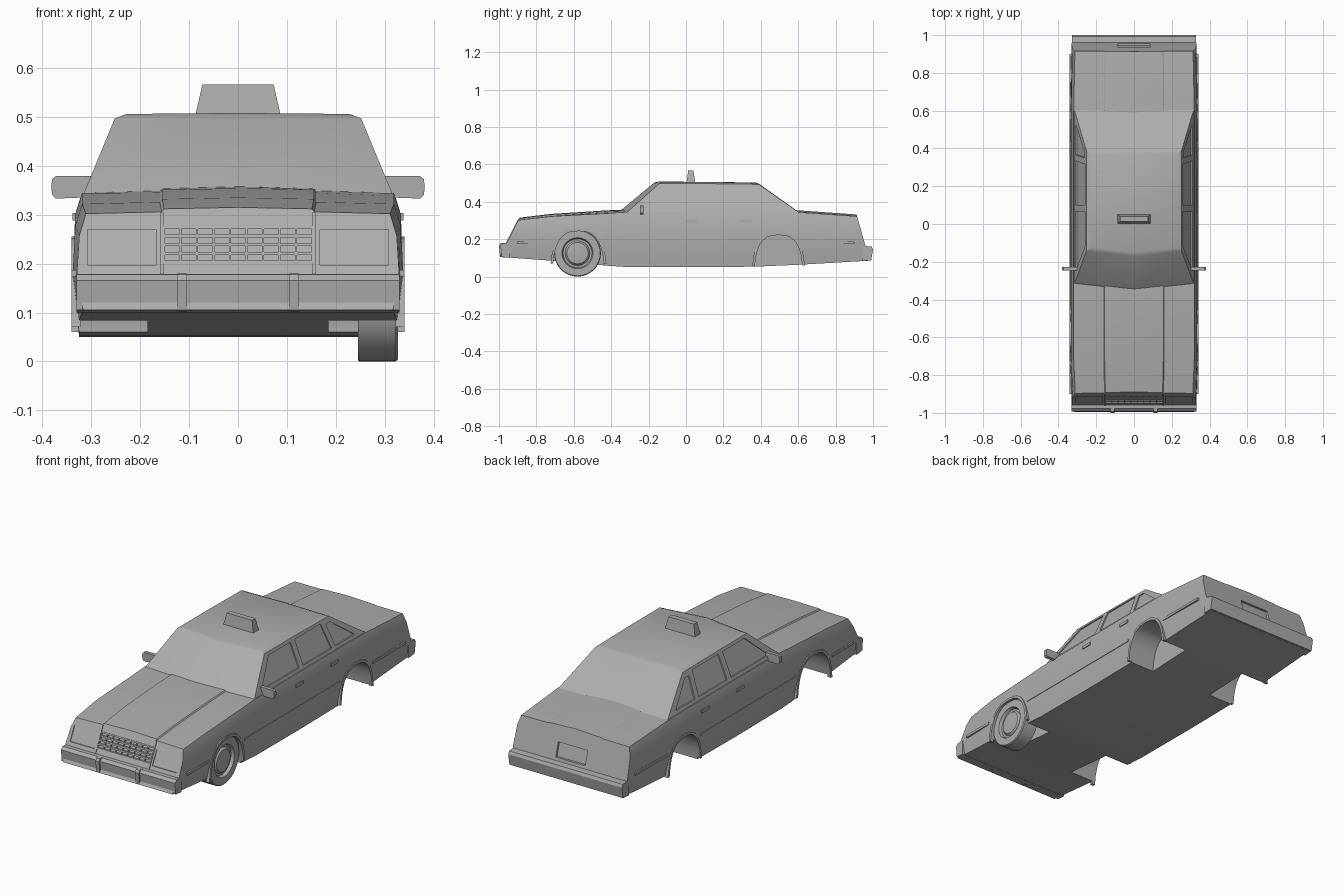
import bpy, bmesh, math

if "Cube" in bpy.data.objects:
    bpy.data.objects.remove(bpy.data.objects["Cube"])

paint = bpy.data.materials.new("plain_grey")
paint.diffuse_color = (0.42, 0.42, 0.42, 1)
paint.use_nodes = True
paint.node_tree.nodes["Principled BSDF"].inputs["Base Color"].default_value = paint.diffuse_color


def finish(name, bm):
    bmesh.ops.recalc_face_normals(bm, faces=bm.faces[:])
    me = bpy.data.meshes.new(name)
    bm.to_mesh(me)
    bm.free()
    me.materials.append(paint)
    ob = bpy.data.objects.new(name, me)
    bpy.context.collection.objects.link(ob)
    return ob


def loft(name, rings):
    """Closed rings of equal length, skinned and capped."""
    bm = bmesh.new()
    vr = [[bm.verts.new(p) for p in r] for r in rings]
    n = len(vr[0])
    for a, b in zip(vr, vr[1:]):
        for i in range(n):
            j = (i + 1) % n
            bm.faces.new((a[i], a[j], b[j], b[i]))
    bm.faces.new(vr[0])
    bm.faces.new(vr[-1])
    return finish(name, bm)


def plates(name, polys, place, d0, d1, mirror=False):
    """Prisms from 2D outlines; place(u, v, depth) puts them on a surface."""
    bm = bmesh.new()
    for s in ((1, -1) if mirror else (1,)):
        for pts in polys:
            lo, hi = [], []
            for u, v in pts:
                for d, out in ((d0, lo), (d1, hi)):
                    x, y, z = place(u, v, d)
                    out.append(bm.verts.new((x * s, y, z)))
            bm.faces.new(lo)
            bm.faces.new(hi)
            for i in range(len(pts)):
                j = (i + 1) % len(pts)
                bm.faces.new((lo[i], lo[j], hi[j], hi[i]))
    return finish(name, bm)


def cut(ob, cutter):
    cutter.hide_render = True
    m = ob.modifiers.new("cut", 'BOOLEAN')
    m.operation, m.object, m.solver = 'DIFFERENCE', cutter, 'EXACT'
    bpy.context.view_layer.objects.active = ob
    bpy.ops.object.modifier_apply(modifier=m.name)
    bpy.data.objects.remove(cutter)


def rect(u0, u1, v0, v1):
    return [(u0, v0), (u1, v0), (u1, v1), (u0, v1)]


# Surfaces that details sit on
along_x = lambda y, z, d: (d, y, z)
along_y = lambda x, z, d: (x, d, z)
cabin_side = lambda y, z, d: (0.319 - (z - 0.335) * 0.067 / 0.162 + d, y, z)
nose = lambda x, z, d: (x, -0.995 + (z - 0.105) * 0.5 - d, z)
tail = lambda x, z, d: (x, 0.982 - (z - 0.085) * 0.283 + d, z)


# Lower body: cross-sections from nose to tail
def section(yb, yt, zb, zs, zc, step, k):
    half = [(0.325, zb), (0.338, 0.18), (0.333, zs - 0.045), (0.319, zs),
            (0.16, zc - 0.009), (0.155, zc - 0.009 + step)]
    half = [(x * k, z) for x, z in half]
    ring = half + [(0, zc)] + [(-x, z) for x, z in reversed(half)]
    return [(x, yb + (z - zb) / (zc - zb) * (yt - yb), z) for x, z in ring]


body = loft("body", [section(*s) for s in (
    (-0.995, -0.89, 0.105, 0.302, 0.315, 0.006, 0.975),
    (-0.72, -0.72, 0.085, 0.322, 0.335, 0.006, 1),
    (-0.42, -0.42, 0.058, 0.338, 0.354, 0.006, 1),
    (-0.33, -0.33, 0.052, 0.344, 0.358, 0.004, 1),
    (0.05, 0.05, 0.05, 0.346, 0.356, 0.003, 1),
    (0.37, 0.37, 0.053, 0.346, 0.356, 0.003, 1),
    (0.60, 0.60, 0.063, 0.344, 0.354, 0.003, 1),
    (0.982, 0.912, 0.085, 0.322, 0.332, 0.003, 0.98))])


# Wheel arches: squarish half ovals, cut through and given a lip
def arch(c, a, h, n=2.7):
    pts = []
    for i in range(17):
        t = math.pi * i / 16
        co, si = math.cos(t), max(0, math.sin(t))
        pts.append((c + math.copysign(abs(co) ** (2 / n), co) * a, si ** (2 / n) * h))
    return pts


for label, c, a, h, zlip in (("front", -0.575, 0.137, 0.243, 0.07),
                             ("rear", 0.495, 0.128, 0.222, 0.06)):
    inner = arch(c, a, h)
    cut(body, plates("arch_cutter", [inner], along_x, 0.185, 0.45, True))
    outer = arch(c, a + 0.013, h + 0.012)
    lip = [(y, max(z, zlip)) for y, z in outer + inner[::-1]]
    plates(label + "_arch_lips", [lip], along_x, 0.322, 0.341, True)

# Recesses in nose and tail: headlights, grille, number plate
cut(body, plates("light_cutter", [rect(0.168, 0.308, 0.197, 0.27)], nose, -0.005, 0.03, True))
cut(body, plates("grille_cutter", [rect(-0.152, 0.152, 0.2, 0.277)], nose, -0.008, 0.03))
cut(body, plates("plate_cutter", [rect(-0.085, 0.085, 0.178, 0.25)], tail, -0.012, 0.03))

# Grille bars
bars = [rect(-0.152, 0.152, z, z + 0.006)
        for z in (0.2, 0.2178, 0.2355, 0.2533, 0.271)]
plates("grille_rails", bars, nose, -0.012, 0.002)
plates("grille_posts", [rect(-0.153 + i * 0.0337, -0.149 + i * 0.0337, 0.2, 0.277)
                        for i in range(10)], nose, -0.012, 0.001)
plates("grille_side_trim", [rect(0.152, 0.158, 0.175, 0.305)], nose, -0.01, 0.004, True)


# Cabin: base ring, eaves ring, roof ring
def half_ring(front, corner, rear, back):
    right = [corner, (corner[0], 0.1, corner[2]), rear]
    left = [(-x, y, z) for x, y, z in reversed(right)]
    return [front] + right + [back] + left


cabin = loft("cabin", [
    half_ring((0, -0.365, 0.34), (0.319, -0.325, 0.335), (0.319, 0.615, 0.335), (0, 0.617, 0.335)),
    half_ring((0, -0.172, 0.501), (0.252, -0.143, 0.497), (0.252, 0.39, 0.493), (0, 0.392, 0.495)),
    half_ring((0, -0.15, 0.508), (0.228, -0.125, 0.506), (0.228, 0.37, 0.501), (0, 0.372, 0.503))])

# Side windows set into the cabin
glass = [[(-0.245, 0.36), (0.065, 0.36), (0.065, 0.482), (-0.115, 0.482)],
         [(0.10, 0.36), (0.335, 0.36), (0.315, 0.482), (0.10, 0.482)],
         [(0.365, 0.36), (0.525, 0.36), (0.385, 0.468), (0.352, 0.468)]]
cut(cabin, plates("window_cutter", glass, cabin_side, -0.007, 0.03, True))

# Bumpers and front bumper guards
plates("front_bumper", [[(-0.94, 0.18), (-0.978, 0.178), (-0.992, 0.165),
                         (-0.986, 0.105), (-0.94, 0.1)]], along_x, -0.33, 0.33)
plates("rear_bumper", [[(0.94, 0.083), (0.99, 0.087), (1.0, 0.145), (0.993, 0.16),
                        (0.94, 0.165)]], along_x, -0.329, 0.329)
plates("bumper_guards", [[(-0.97, 0.18), (-0.992, 0.178), (-1.0, 0.165),
                          (-0.994, 0.105), (-0.97, 0.102)]], along_x, 0.104, 0.125, True)

# Side rub strips, door handles
plates("rub_strips", [rect(-0.9, -0.725, 0.174, 0.187), rect(-0.43, 0.36, 0.174, 0.187),
                      rect(0.63, 0.9, 0.174, 0.187)], along_x, 0.325, 0.3405, True)
plates("door_handles", [rect(0.0, 0.06, 0.288, 0.303), rect(0.29, 0.35, 0.288, 0.303)],
       along_x, 0.32, 0.338, True)

# Door mirrors
plates("mirrors", [[(0.30, 0.34), (0.32, 0.335), (0.372, 0.333), (0.38, 0.34),
                    (0.382, 0.357), (0.38, 0.373), (0.372, 0.379), (0.30, 0.379)]],
       along_y, -0.247, -0.228, True)

# Roof sign: tapered box
loft("roof_sign", [[(-w, 0.026 - d, z), (w, 0.026 - d, z), (w, 0.026 + d, z), (-w, 0.026 + d, z)]
                   for w, d, z in ((0.088, 0.024, 0.5), (0.073, 0.014, 0.566))])

# The single front wheel: turned profile (radius, x)
bm = bmesh.new()
prof = [(0, 0.245), (0.123, 0.245), (0.125, 0.248), (0.125, 0.322), (0.121, 0.327),
        (0.083, 0.327), (0.077, 0.311), (0.066, 0.311), (0.057, 0.322), (0.03, 0.325), (0, 0.325)]
vs = [bm.verts.new((x, -0.58, 0.125 + r)) for r, x in prof]
es = [bm.edges.new(e) for e in zip(vs, vs[1:])]
bmesh.ops.spin(bm, geom=vs + es, cent=(0, -0.58, 0.125), axis=(1, 0, 0),
               angle=2 * math.pi, steps=36)
bmesh.ops.remove_doubles(bm, verts=bm.verts[:], dist=0.0005)
finish("front_wheel", bm)

# Smooth shading with sharp edges kept
bpy.ops.object.select_all(action='SELECT')
bpy.context.view_layer.objects.active = body
bpy.ops.object.shade_smooth_by_angle(angle=math.radians(25))
